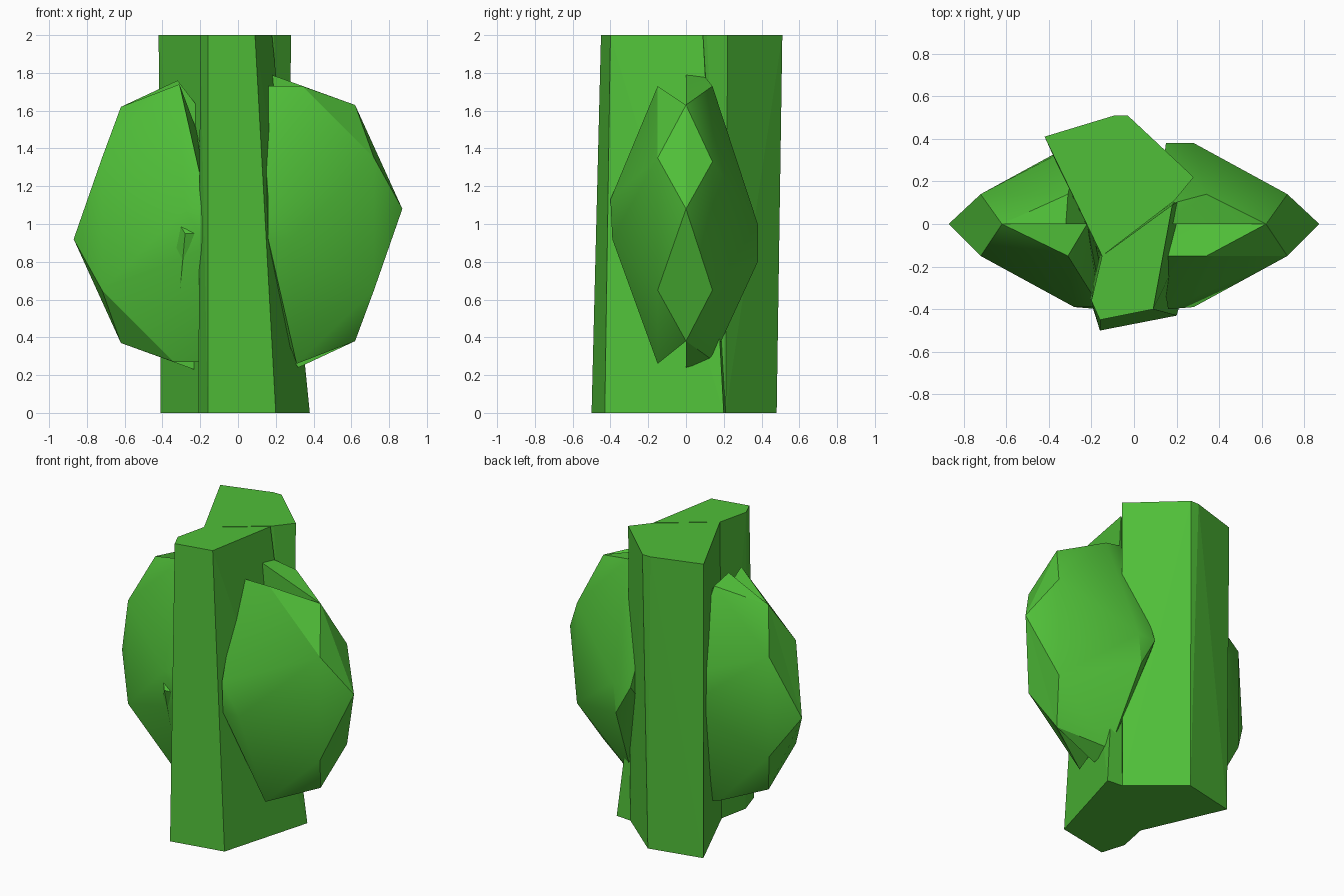
import bpy, bmesh, math

if "Cube" in bpy.data.objects:
    bpy.data.objects.remove(bpy.data.objects["Cube"])

green = bpy.data.materials.new("leaf_green")
green.diffuse_color = (0.08, 0.52, 0.04, 1)
green.use_nodes = True
green.node_tree.nodes["Principled BSDF"].inputs["Base Color"].default_value = green.diffuse_color


def hull(name, points, smooth=False):
    """Faceted solid wrapped around a few corner points."""
    bm = bmesh.new()
    for p in points:
        bm.verts.new(p)
    res = bmesh.ops.convex_hull(bm, input=bm.verts[:])
    loose = [v for v in bm.verts if not v.link_faces]
    bmesh.ops.delete(bm, geom=loose, context='VERTS')
    bmesh.ops.dissolve_limit(bm, angle_limit=math.radians(1.5),
                             verts=bm.verts[:], edges=bm.edges[:])
    bmesh.ops.recalc_face_normals(bm, faces=bm.faces[:])
    mesh = bpy.data.meshes.new(name)
    bm.to_mesh(mesh)
    bm.free()
    mesh.materials.append(green)
    ob = bpy.data.objects.new(name, mesh)
    bpy.context.collection.objects.link(ob)
    if smooth:
        bpy.ops.object.select_all(action='DESELECT')
        ob.select_set(True)
        bpy.context.view_layer.objects.active = ob
        bpy.ops.object.shade_smooth_by_angle(angle=math.radians(25))
    return ob


def column(name, bottom, top):
    hull(name, [(x, y, 0) for x, y in bottom] + [(x, y, 2) for x, y in top])


# Two tall angular stems that meet along a diagonal
column("back_stem",
       [(-.41, .40), (-.05, .48), (.27, .21), (-.17, -.14)],
       [(-.42, .41), (-.09, .51), (-.03, .51), (.28, .22), (.19, .11), (-.15, -.15)])
column("front_stem",
       [(-.16, -.50), (.20, -.43), (.38, .20), (.27, .21), (-.17, -.14), (-.21, -.34)],
       [(-.16, -.45), (.09, -.40), (.18, .09), (-.15, -.15), (-.20, -.36)])

# Rim shared by the front and back of each side lobe
rim = [(.87, 0, 1.08), (.62, 0, 1.63), (.62, 0, .38)]
front = rim + [(.72, -.15, 1.35), (.72, -.15, .65), (.34, -.15, 1.73),
               (.12, -.15, 1.73), (.31, -.15, .26), (.28, -.39, .92),
               (.16, -.40, 1.13), (.16, -.39, .92), (.12, 0, 1.6), (.22, 0, .5)]
back = rim + [(.32, 0, .24), (.15, 0, 1.80), (.19, .10, 1.78),
              (.34, .14, 1.73), (.72, .14, 1.33), (.72, .14, .65),
              (.31, .14, .28), (.28, .38, 1.0), (.26, .38, .80),
              (.15, .38, 1.0), (.12, 0, .5), (.12, .14, 1.6)]

# Right lobe, and the left lobe as its half turn about the y axis through z = 1
for side, s in (("right", 1), ("left", -1)):
    for part, pts in (("front", front), ("back", back)):
        hull(f"{side}_lobe_{part}",
             [(s * x, y, 1 + s * (z - 1)) for x, y, z in pts], smooth=True)

# Left lobe fills in against the stem at the lower front
hull("left_lobe_inner", [(-.34, -.15, .28), (-.12, -.15, .28), (-.12, -.38, .95),
                         (-.28, -.39, .95), (-.62, 0, .38), (-.15, 0, .3),
                         (-.2, 0, 1.5), (-.5, -.15, 1.3)], smooth=True)
